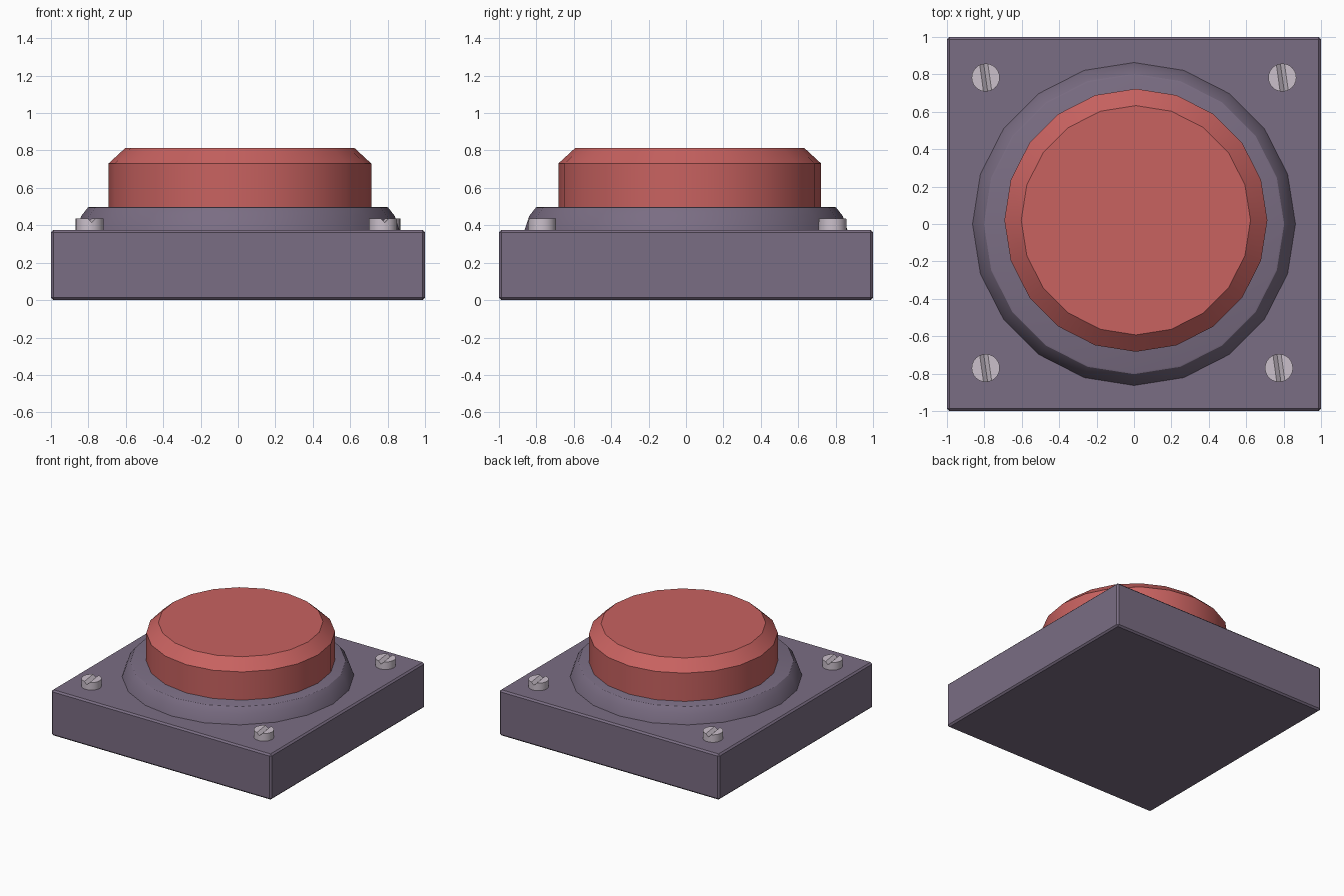
import bpy, bmesh, math

if "Cube" in bpy.data.objects:
    bpy.data.objects.remove(bpy.data.objects["Cube"], do_unlink=True)


def material(name, rgb):
    mat = bpy.data.materials.new(name)
    mat.use_nodes = True
    mat.diffuse_color = (*rgb, 1)
    mat.node_tree.nodes["Principled BSDF"].inputs["Base Color"].default_value = (*rgb, 1)
    return mat


purple = material("dusty purple", (0.195, 0.153, 0.227))
red = material("soft red", (0.578, 0.122, 0.117))
metal = material("pale metal", (0.60, 0.53, 0.60))


def add_object(name, bm, mat, location=(0, 0, 0)):
    mesh = bpy.data.meshes.new(name)
    bmesh.ops.recalc_face_normals(bm, faces=bm.faces)
    bm.to_mesh(mesh)
    bm.free()
    mesh.materials.append(mat)
    obj = bpy.data.objects.new(name, mesh)
    obj.location = location
    bpy.context.collection.objects.link(obj)
    return obj


def select_only(obj):
    bpy.ops.object.select_all(action="DESELECT")
    obj.select_set(True)
    bpy.context.view_layer.objects.active = obj


def smooth(obj, degrees=30):
    select_only(obj)
    bpy.ops.object.shade_smooth_by_angle(angle=math.radians(degrees))


def lathe(name, profile, sides, mat, location=(0, 0, 0)):
    """Closed turned solid from (radius, height) points."""
    bm = bmesh.new()
    rings = []
    for r, z in profile:
        angles = [math.tau * i / sides for i in range(sides)]
        rings.append([bm.verts.new((r * math.cos(a), r * math.sin(a), z)) for a in angles])
    for low, high in zip(rings, rings[1:]):
        for i in range(sides):
            j = (i + 1) % sides
            bm.faces.new((low[i], low[j], high[j], high[i]))
    bm.faces.new(rings[0][::-1])
    bm.faces.new(rings[-1])
    return add_object(name, bm, mat, location)


# Square base with a fine chamfer
bm = bmesh.new()
bmesh.ops.create_cube(bm, size=1)
bmesh.ops.scale(bm, vec=(2, 2, 0.375), verts=bm.verts)
bmesh.ops.bevel(bm, geom=bm.edges[:], offset=0.013, segments=1, affect="EDGES")
add_object("base", bm, purple, (0, 0, 0.1875))

# Sloped collar around the button
smooth(lathe("collar", [(0.865, 0.37), (0.838, 0.45), (0.803, 0.495), (0.795, 0.498)],
             20, purple))

# Push button, slightly off centre
smooth(lathe("button", [(0.703, 0.48), (0.703, 0.73), (0.613, 0.813)],
             20, red, (0.01, 0.02, 0)))

# Slotted corner screws
corners = {"back_right": (-0.793, 0.783), "back_left": (0.793, 0.783),
           "front_right": (-0.793, -0.77), "front_left": (0.775, -0.77)}
for corner, (x, y) in corners.items():
    screw = lathe("screw_" + corner, [(0.075, 0.36), (0.075, 0.437)], 24, metal, (x, y, 0))
    cutter = lathe("slot_cutter", [(0.022, -0.1), (0.022, 0.1)], 4, metal, (x, y, 0.437))
    cutter.rotation_euler = (math.pi / 2, 0, math.radians(8))
    cutter.hide_render = True
    cut = screw.modifiers.new("slot", "BOOLEAN")
    cut.operation = "DIFFERENCE"
    cut.object = cutter
    select_only(screw)
    bpy.ops.object.modifier_apply(modifier=cut.name)
    bpy.data.objects.remove(cutter, do_unlink=True)
    smooth(screw)
